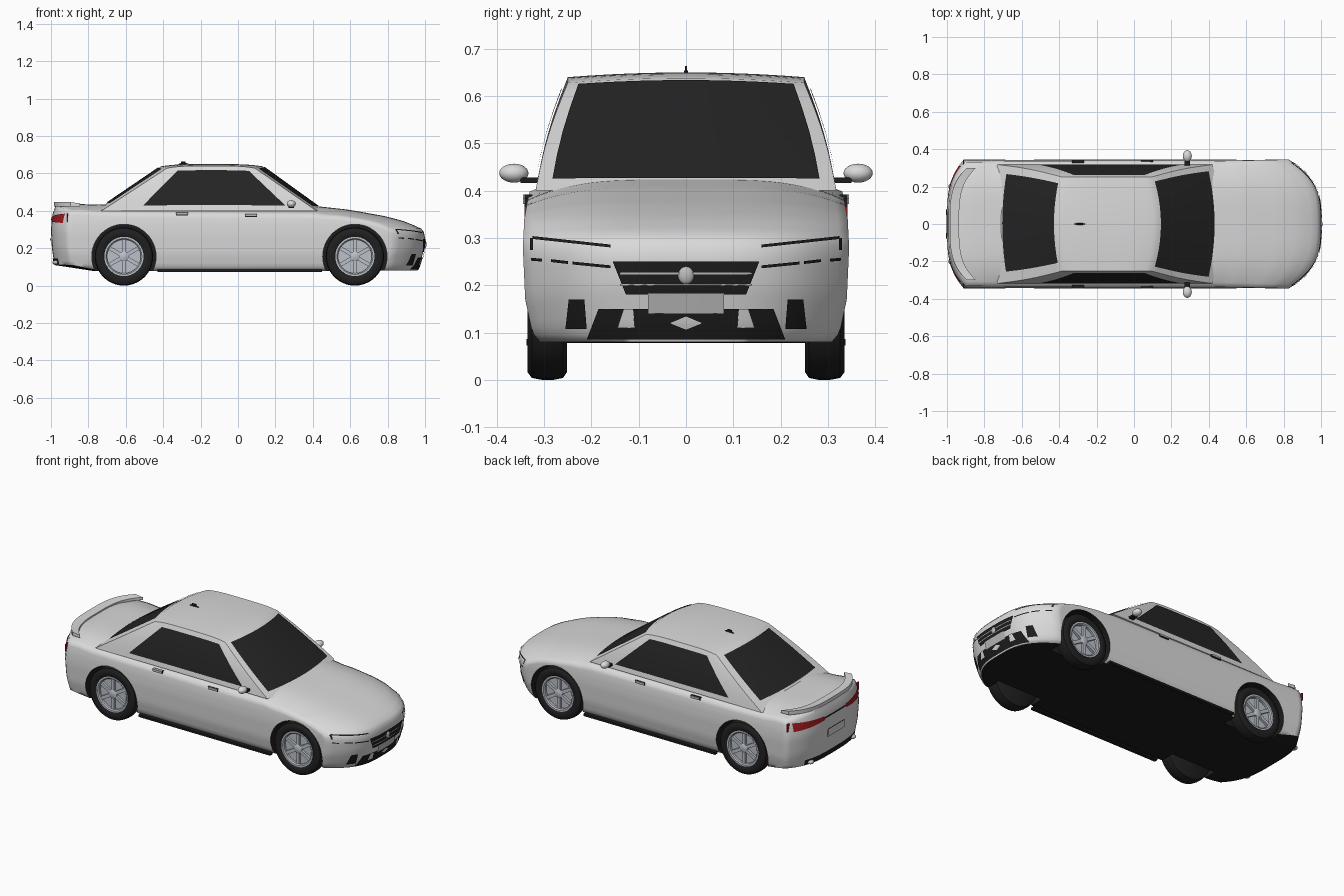
import bpy, bmesh, math
from mathutils import Vector, Matrix

if "Cube" in bpy.data.objects:
    bpy.data.objects.remove(bpy.data.objects["Cube"])


def material(name, r, g, b, rough=0.5):
    m = bpy.data.materials.new(name)
    m.use_nodes = True
    m.diffuse_color = (r, g, b, 1)
    node = m.node_tree.nodes["Principled BSDF"]
    node.inputs["Base Color"].default_value = (r, g, b, 1)
    node.inputs["Roughness"].default_value = rough
    return m


PAINT = material("silver white paint", .7, .7, .7)
BLACK = material("black trim", .012, .012, .012)
GLASS = material("dark glass", .018, .018, .018)
TYRE = material("tyre rubber", .014, .014, .014)
ALLOY = material("wheel alloy", .5, .53, .58)
RED = material("lamp red", .36, .012, .016)
GREY = material("plate grey", .5, .5, .5)


def lerp(a, b, t):
    return a + (b - a) * t


def curve(points):
    """Piecewise profile through (position, value) points."""
    def f(x):
        for (x0, y0), (x1, y1) in zip(points, points[1:]):
            if x <= x1:
                return lerp(y0, y1, max(0, (x - x0) / (x1 - x0)))
        return points[-1][1]
    return f


def finish(name, bm, *mats, angle=40, recalc=True):
    if recalc:
        bmesh.ops.recalc_face_normals(bm, faces=bm.faces)
    me = bpy.data.meshes.new(name)
    bm.to_mesh(me)
    bm.free()
    ob = bpy.data.objects.new(name, me)
    bpy.context.collection.objects.link(ob)
    for m in mats:
        me.materials.append(m)
    smooth(ob, angle)
    return ob


def smooth(ob, angle):
    bpy.ops.object.select_all(action='DESELECT')
    ob.select_set(True)
    bpy.context.view_layer.objects.active = ob
    bpy.ops.object.shade_smooth_by_angle(angle=math.radians(angle))


def shaped_box(fn, n):
    """Subdivided box surface, bent by fn(u, v, w) with u, v, w in 0..1."""
    bm, seen = bmesh.new(), {}

    def vert(key):
        if key not in seen:
            seen[key] = bm.verts.new(fn(*(k / m for k, m in zip(key, n))))
        return seen[key]
    for a in range(3):
        b, c = (a + 1) % 3, (a + 2) % 3
        for end in (0, n[a]):
            for i in range(n[b]):
                for j in range(n[c]):
                    quad = []
                    for di, dj in ((0, 0), (1, 0), (1, 1), (0, 1)):
                        key = [0, 0, 0]
                        key[a], key[b], key[c] = end, i + di, j + dj
                        quad.append(vert(tuple(key)))
                    bm.faces.new(quad)
    return bm


def block(name, mat, lo, hi):
    return finish(name, shaped_box(lambda *t: [lerp(p, q, k) for p, q, k in zip(lo, hi, t)], (1, 1, 1)), mat)


def decal(name, mat, surface, quads, mirror=False):
    """Thin skin of four-cornered patches laid on surface(a, b)."""
    bm = bmesh.new()
    if mirror:
        quads = quads + [[(-a, b) for a, b in q] for q in quads]
    for q in quads:
        A, B, C, D = (Vector(p) for p in q)
        nu, nv = 10, 4
        g = [[bm.verts.new(surface(*A.lerp(B, i / nu).lerp(D.lerp(C, i / nu), j / nv)))
              for j in range(nv + 1)] for i in range(nu + 1)]
        for i in range(nu):
            for j in range(nv):
                f = bm.faces.new((g[i][j], g[i + 1][j], g[i + 1][j + 1], g[i][j + 1]))
                f.normal_update()
                if f.normal.dot(f.calc_center_median() - Vector((0, 0, .25))) < 0:
                    f.normal_flip()
    return finish(name, bm, mat, recalc=False)


def rect(a0, a1, b0, b1):
    return [(a0, b0), (a1, b0), (a1, b1), (a0, b1)]


def stripe(a0, b0, a1, b1, t=.006):
    return [(a0, b0), (a1, b1), (a1, b1 + t), (a0, b0 + t)]


# Lower body: profiles along the length and up the sides
top = curve([(-1, .428), (-.9, .436), (-.6, .432), (.42, .425), (.6, .406), (.8, .372),
             (.9, .347), (.96, .325), (1, .305)])
under = curve([(-1, .11), (-.78, .078), (1, .08)])
half_width = curve([(.07, .30), (.10, .325), (.17, .34), (.28, .345), (.34, .342), (.38, .335), (.42, .325)])
nose_lean = curve([(.08, .04), (.12, .025), (.2, .005), (.26, 0), (.29, .008), (.31, .025)])
tail_lean = curve([(.1, .02), (.2, .005), (.3, 0), (.38, .008), (.43, .025)])
crown = curve([(-1, .03), (-.8, .045), (.5, .045), (1, .008)])


def nose_setback(v, z):
    return .17 * abs(v) ** 3.2 + nose_lean(z)


def tail_setback(v, z):
    return .09 * abs(v) ** 3.5 + tail_lean(z)


def body_point(u, v, w):
    u, v = 2 * u - 1, 2 * v - 1
    z = lerp(under(u), top(u) - crown(u) * v ** 4, w)
    x = u - max(0, (u - .4) / .6) * nose_setback(v, z) + max(0, (-u - .6) / .4) * tail_setback(v, z)
    return x, v * half_width(z), z


bm = shaped_box(body_point, (64, 32, 14))
bmesh.ops.recalc_face_normals(bm, faces=bm.faces)
for f in bm.faces:
    f.material_index = int(f.normal.z < -.85 and f.calc_center_median().z < .13)
body = finish("body", bm, PAINT, BLACK, angle=65)

# Wheel arches cut from the body
WHEELS = [(x, s) for x in (-.61, .625) for s in (-1, 1)]
AXLE = .156
bm = bmesh.new()
for x, s in WHEELS:
    place = Matrix.Translation((x, s * .32, AXLE)) @ Matrix.Rotation(math.pi / 2, 4, 'X')
    bmesh.ops.create_cone(bm, cap_ends=True, segments=48, radius1=.172, radius2=.172, depth=.2, matrix=place)
for f in bm.faces:
    f.material_index = 1
cutter = finish("arch_cutter", bm, PAINT, BLACK)
cutter.hide_render = True
mod = body.modifiers.new("arches", 'BOOLEAN')
mod.operation, mod.solver, mod.object = 'DIFFERENCE', 'EXACT', cutter
bpy.context.view_layer.objects.active = body
bpy.ops.object.modifier_apply(modifier=mod.name)
bpy.data.objects.remove(cutter)
smooth(body, 65)


# Cabin and its windows
def cabin_point(s, v, w):
    v = 2 * v - 1
    roof = .628 + .012 * (1 - (2 * s - 1) ** 4) + .01 * (1 - v * v)
    x = lerp(lerp(-.76, .46, s), lerp(-.41, .13, s), w) + v * v * lerp(.03, -.04, s)
    return x, v * (lerp(.318, .25, w) + .008 * math.sin(math.pi * w)), lerp(.40, roof, w)


finish("cabin", shaped_box(cabin_point, (20, 16, 10)), PAINT, angle=30)


def window_surface(push, place):
    return lambda a, b: Vector(cabin_point(*place(a, b))) + Vector(push)


decal("windscreen", GLASS, window_surface((.004, 0, .003), lambda a, b: (1, a, b)), [rect(.05, .95, .1, .97)])
decal("rear_window", GLASS, window_surface((-.004, 0, .003), lambda a, b: (0, a, b)), [rect(.09, .93, .17, .96)])
for side, v in (("right", 0), ("left", 1)):
    decal(side + "_windows", GLASS, window_surface((0, .008 * v - .004, .001), lambda a, b: (a, v, b)),
          [rect(.17, .88, .12, .9)])


# Nose details
def nose(y, z, lift=.004):
    return 1 - nose_setback(y / half_width(z), z) + lift, y, z


def nose_top(y, z):
    return nose(y, z, .007)


decal("headlamp_frames", BLACK, nose, [
    stripe(.16, .28, .325, .298), stripe(.16, .236, .24, .244), stripe(.25, .245, .285, .249),
    stripe(.305, .25, .328, .252), rect(.324, .33, .275, .3)], True)
decal("grille", BLACK, nose, [[(-.127, .18), (.127, .18), (.155, .25), (-.155, .25)]])
decal("grille_bars", GREY, nose_top, [stripe(-.14, z, .14, z, .004) for z in (.199, .223)])
decal("number_plate", GREY, nose_top, [rect(-.08, .08, .14, .183)])
decal("lower_intake", BLACK, nose, [[(-.21, .085), (.21, .085), (.185, .15), (-.185, .15)]])
decal("fog_vents", BLACK, nose, [[(.21, .108), (.255, .108), (.248, .17), (.215, .17)]], True)
decal("intake_fins", PAINT, nose_top, [[(.108, .11), (.145, .11), (.132, .15), (.112, .15)]], True)
decal("intake_badge", PAINT, nose_top, [[(-.035, .12), (0, .106), (.035, .12), (0, .134)]])


# Tail details
def tail(y, z, lift=.004):
    return tail_setback(y / half_width(z), z) - 1 - lift, y, z


decal("tail_lamps", RED, tail, [[(.1, .345), (.31, .335), (.31, .385), (.1, .367)]], True)
decal("tail_strip", BLACK, tail, [rect(-.1, .1, .352, .362)])
decal("rear_plate_frame", BLACK, tail, [rect(-.08, .08, .235, .285)])
decal("rear_plate", PAINT, lambda y, z: tail(y, z, .007), [rect(-.077, .077, .238, .282)])
decal("rear_diffuser", BLACK, tail, [rect(-.24, .24, .112, .145)])
finish("spoiler", shaped_box(lambda u, v, w: (
    -.985 + .09 * abs(2 * v - 1) ** 3.5 + u * .05, (2 * v - 1) * .3, .424 + w * (.022 - .006 * u)), (2, 24, 1)), PAINT)


# Wheels
def lathe(name, mat, profile, x, s, n=40):
    bm = bmesh.new()
    rings = [[bm.verts.new((x + r * math.cos(t), s * y, AXLE + r * math.sin(t)))
              for t in (math.tau * k / n for k in range(n))] for r, y in profile]
    for a, b in zip(rings, rings[1:]):
        for k in range(n):
            bm.faces.new((a[k], a[k - 1], b[k - 1], b[k]))
    bm.faces.new(rings[0])
    bm.faces.new(rings[-1])
    return finish(name, bm, mat)


for x, s in WHEELS:
    tag = ("front_" if x > 0 else "rear_") + ("left_" if s > 0 else "right_")
    lathe(tag + "tyre", TYRE, [(.1, .305), (.1, .325), (.115, .335), (.14, .335), (.152, .326), (.156, .305),
                               (.156, .28), (.152, .26), (.14, .252)], x, s)
    lathe(tag + "rim", ALLOY, [(.09, .306), (.09, .324), (.096, .33), (.105, .33), (.106, .31)], x, s)
    lathe(tag + "brake", BLACK, [(.091, .3), (.091, .309)], x, s)
    lathe(tag + "hub", ALLOY, [(.026, .306), (.026, .324), (.02, .328)], x, s, 18)
    bm = bmesh.new()
    for k in range(6):
        place = (Matrix.Translation((x, s * .317, AXLE)) @ Matrix.Rotation(math.tau * (k + .5) / 6, 4, 'Y')
                 @ Matrix.Translation((.056, 0, 0)) @ Matrix.Diagonal((.076, .014, .02, 1)))
        bmesh.ops.create_cube(bm, size=1, matrix=place)
    finish(tag + "spokes", bm, ALLOY)


def ellipsoid(name, mat, centre, radii):
    bm = bmesh.new()
    bmesh.ops.create_uvsphere(bm, u_segments=20, v_segments=12, radius=1,
                              matrix=Matrix.Translation(centre) @ Matrix.Diagonal((*radii, 1)))
    finish(name, bm, mat)


# Side fittings, mirrored left and right
for side, s in (("right_", -1), ("left_", 1)):
    ellipsoid(side + "mirror", PAINT, (.285, s * .364, .437), (.024, .031, .02))
    block(side + "mirror_stalk", BLACK, (.27, s * .3, .416), (.3, s * .35, .428))
    block(side + "sill", BLACK, (-.43, s * .312, .073), (.45, s * .337, .086))
    for door, x, z in (("rear_", -.3, .385), ("front_", .07, .376)):
        block(side + door + "handle_recess", BLACK, (x - .032, s * .325, z - .009), (x + .032, s * .341, z + .007))
        block(side + door + "handle", GREY, (x - .03, s * .33, z - .004), (x + .03, s * .345, z + .007))
    block(side + "reflector", RED, (-.915, s * .31, .34), (-.909, s * .342, .385))
    ellipsoid(side + "exhaust", GREY, (-.972, s * .2, .124), (.02, .02, .012))

# Centre pieces
ellipsoid("grille_disc", GREY, (1.0, 0, .221), (.009, .017, .019))
ellipsoid("antenna_base", BLACK, (-.29, 0, .648), (.03, .005, .008))
block("antenna_fin", BLACK, (-.305, -.002, .648), (-.28, .002, .664))
